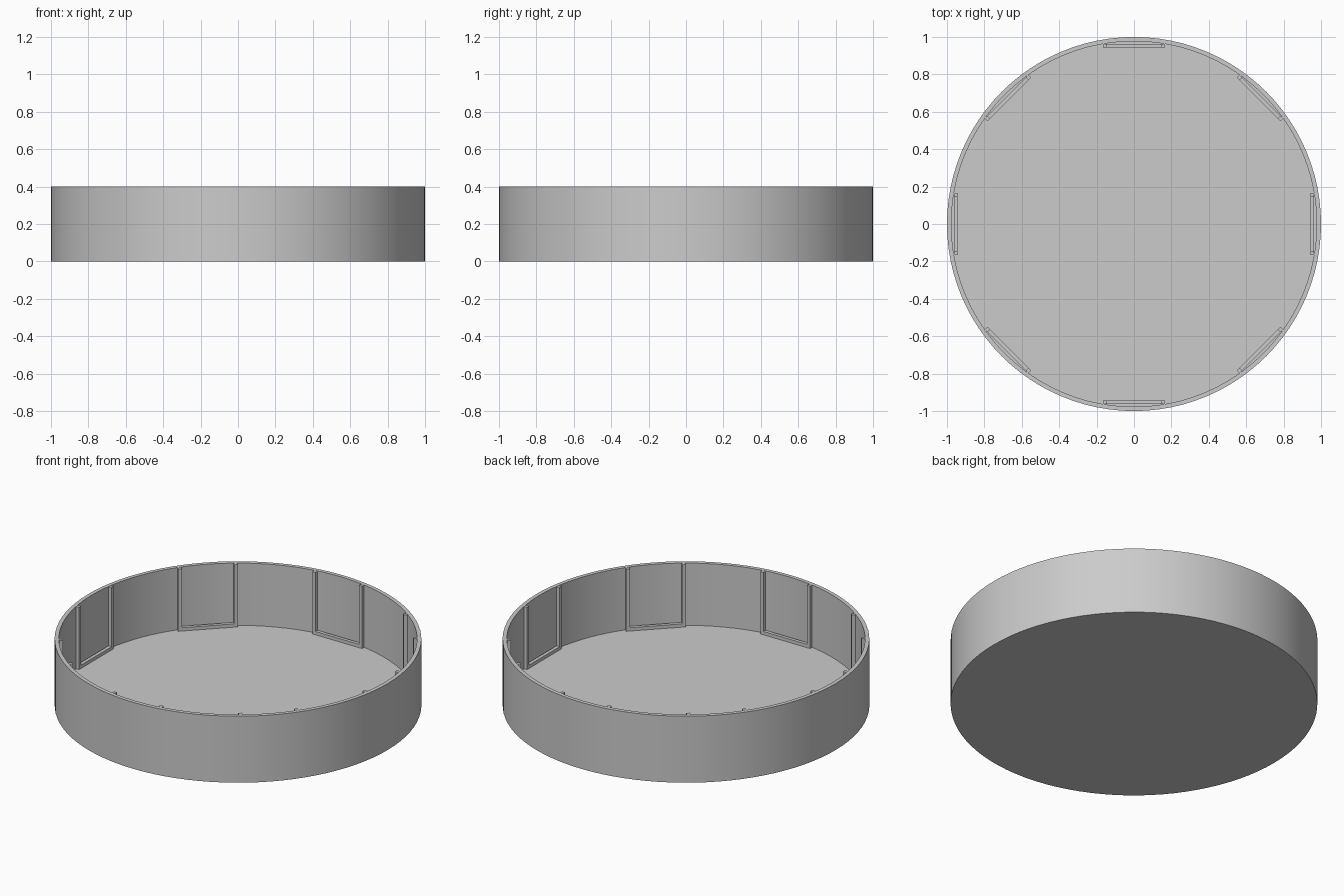
import bpy
import bmesh
from math import cos, sin, pi, radians
from mathutils import Matrix, Vector

cube = bpy.data.objects.get("Cube")
if cube:
    bpy.data.objects.remove(cube, do_unlink=True)

# Dimensions
RADIUS, INNER, HEIGHT, FLOOR = 1.0, 0.977, 0.4, 0.025
SIDES = 96
FRAME_FRONT, FRAME_BACK = 0.943, 0.963
HALF_WIDTH, RAIL = 0.165, 0.02

# Single plain material
grey = bpy.data.materials.new("light grey")
grey.use_nodes = True
colour = (0.6, 0.6, 0.6, 1)
grey.diffuse_color = colour
grey.node_tree.nodes["Principled BSDF"].inputs["Base Color"].default_value = colour


def make_object(name, bm):
    bmesh.ops.recalc_face_normals(bm, faces=bm.faces)
    mesh = bpy.data.meshes.new(name)
    bm.to_mesh(mesh)
    bm.free()
    mesh.materials.append(grey)
    obj = bpy.data.objects.new(name, mesh)
    bpy.context.collection.objects.link(obj)
    return obj


def add_box(bm, low, high):
    low, high = Vector(low), Vector(high)
    size = Matrix.Diagonal((high - low).to_4d())
    size[3][3] = 1
    bmesh.ops.create_cube(bm, size=1, matrix=Matrix.Translation((low + high) / 2) @ size)


# Round tray: outer wall, flat rim, inner wall and floor
bm = bmesh.new()
rings = []
for r, z in ((RADIUS, 0), (RADIUS, HEIGHT), (INNER, HEIGHT), (INNER, FLOOR)):
    angles = [2 * pi * i / SIDES for i in range(SIDES)]
    rings.append([bm.verts.new((r * cos(a), r * sin(a), z)) for a in angles])
for lower, upper in zip(rings, rings[1:]):
    for i in range(SIDES):
        j = (i + 1) % SIDES
        bm.faces.new((lower[i], lower[j], upper[j], upper[i]))
bm.faces.new(rings[0])
bm.faces.new(rings[-1])
tray = make_object("round_tray", bm)
bpy.ops.object.select_all(action="DESELECT")
tray.select_set(True)
bpy.context.view_layer.objects.active = tray
bpy.ops.object.shade_smooth_by_angle(angle=radians(30))

# Eight U-shaped panel holders around the inner wall
for k in range(8):
    bm = bmesh.new()
    inner = HALF_WIDTH - RAIL
    for a, b in ((-HALF_WIDTH, -inner), (inner, HALF_WIDTH)):
        add_box(bm, (FRAME_FRONT, a, FLOOR), (FRAME_BACK, b, HEIGHT))
    add_box(bm, (FRAME_FRONT, -inner, FLOOR), (FRAME_BACK, inner, FLOOR + RAIL))
    holder = make_object(f"panel_holder_{k + 1}", bm)
    holder.rotation_euler.z = k * pi / 4
